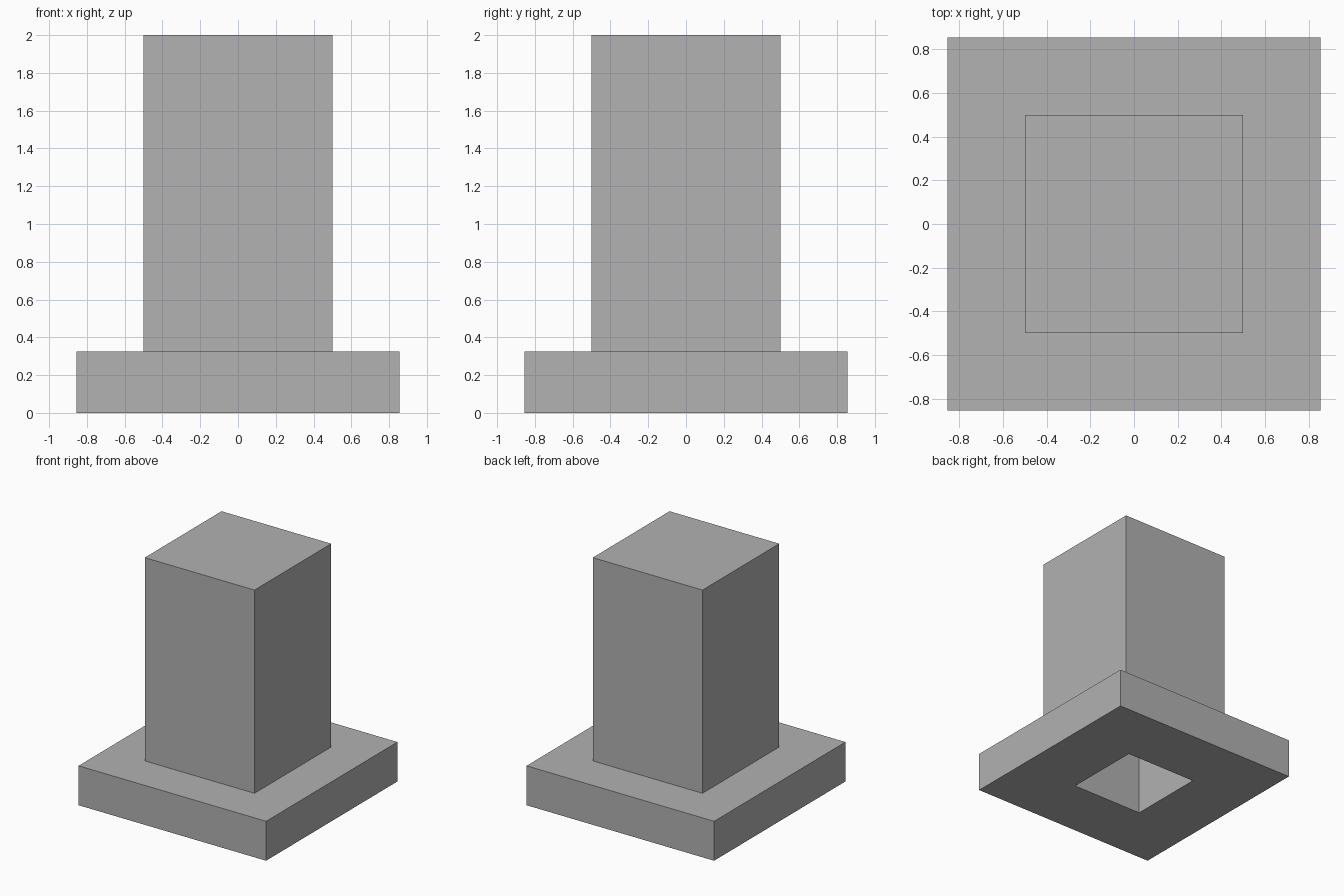
import bpy
import bmesh

cube = bpy.data.objects.get("Cube")
if cube:
    bpy.data.objects.remove(cube, do_unlink=True)

BASE, COLUMN, HOLE = 0.855, 0.5, 0.325   # half widths
BASE_TOP, TOP, HOLE_TOP = 0.325, 2.0, 1.82

grey = bpy.data.materials.new("mid grey")
grey.use_nodes = True
colour = (0.445, 0.445, 0.445, 1)
grey.diffuse_color = colour
grey.node_tree.nodes["Principled BSDF"].inputs["Base Color"].default_value = colour

# Square profile from the socket roof, down and around the outside to the cap
profile = [(HOLE, HOLE_TOP), (HOLE, 0), (BASE, 0), (BASE, BASE_TOP),
           (COLUMN, BASE_TOP), (COLUMN, TOP)]

bm = bmesh.new()
rings = [[bm.verts.new((sx * r, sy * r, z))
          for sx, sy in ((-1, -1), (1, -1), (1, 1), (-1, 1))]
         for r, z in profile]

# Walls, steps and underside
for low, high in zip(rings, rings[1:]):
    for i in range(4):
        j = (i + 1) % 4
        bm.faces.new((low[i], low[j], high[j], high[i]))

# Socket roof and column top
bm.faces.new(reversed(rings[0]))
bm.faces.new(rings[-1])
bmesh.ops.recalc_face_normals(bm, faces=bm.faces)

mesh = bpy.data.meshes.new("footed_column")
bm.to_mesh(mesh)
bm.free()
mesh.materials.append(grey)
column = bpy.data.objects.new("footed_column", mesh)
bpy.context.collection.objects.link(column)
